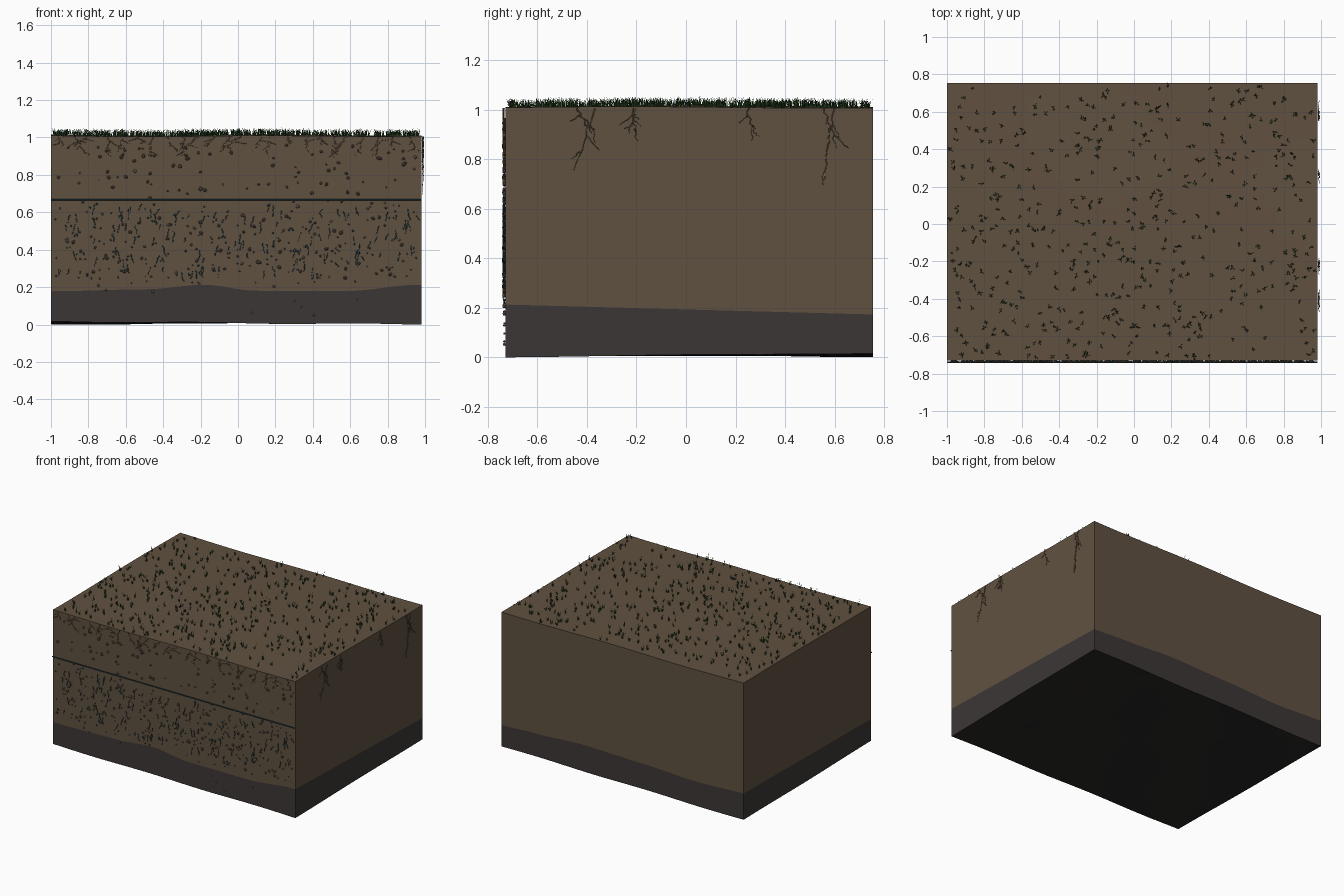
import bpy, bmesh, math, random
from mathutils import Vector, Matrix

random.seed(7)
rnd = random.uniform
if "Cube" in bpy.data.objects:
    bpy.data.objects.remove(bpy.data.objects["Cube"])

X0, X1, Y0, Y1 = -1.0, 0.98, -0.73, 0.755


def material(name, r, g, b):
    m = bpy.data.materials.new(name)
    m.use_nodes = True
    m.diffuse_color = (r, g, b, 1)
    bsdf = next(n for n in m.node_tree.nodes if n.type == 'BSDF_PRINCIPLED')
    bsdf.inputs["Base Color"].default_value = (r, g, b, 1)
    return m


soil = material("soil brown", .118, .083, .052)
rock = material("bedrock grey", .046, .037, .037)
under = material("underside black", .022, .02, .018)
water = material("water teal", .02, .075, .10)
root = material("root tan", .26, .19, .12)
green = material("grass green", .035, .10, .02)
dark_green = material("dark grass green", .015, .045, .015)
stone = material("pebble brown", .10, .075, .055)
grey = material("pebble grey", .17, .15, .13)


def finish(name, bm, mats, smooth=False):
    mesh = bpy.data.meshes.new(name)
    for f in bm.faces:
        f.smooth = smooth
    bm.to_mesh(mesh)
    bm.free()
    for m in mats:
        mesh.materials.append(m)
    ob = bpy.data.objects.new(name, mesh)
    bpy.context.collection.objects.link(ob)
    return ob


# Layer boundaries
def profile(pts, x):
    for (a, za), (b, zb) in zip(pts, pts[1:]):
        if x <= b:
            t = max(0, (x - a) / (b - a))
            return za + (zb - za) * t * t * (3 - 2 * t)
    return pts[-1][1]


FRONT = [(-1, .178), (-.5, .188), (-.18, .213), (.1, .18), (.6, .18), (.95, .212)]
BACK = [(-1, .195), (-.6, .18), (-.2, .195), (.3, .205), (.7, .185), (.98, .172)]


def rock_top(x, y):
    t = (y - Y0) / (Y1 - Y0)
    return profile(FRONT, x) * (1 - t) + profile(BACK, x) * t


def base(x, y):
    return .008 + .008 * x * y / .75 + .003 * math.sin(7 * x) * math.cos(5 * y)


def ground(x, y):
    return 1.01 + .003 * math.sin(5 * x + 1) + .003 * math.cos(4 * y + x)


# Block layers: wavy sheet plus side walls
def layer(name, low, high, sheet, mats, nx=28, ny=20):
    bm = bmesh.new()

    def spot(i, j):
        return X0 + (X1 - X0) * i / nx, Y0 + (Y1 - Y0) * j / ny

    grids = []
    for fn in (low, high):
        grids.append([[bm.verts.new((*spot(i, j), fn(*spot(i, j)))) for j in range(ny + 1)]
                      for i in range(nx + 1)])
    lo, hi = grids
    g = hi if sheet == "top" else lo
    for i in range(nx):
        for j in range(ny):
            quad = [g[i][j], g[i + 1][j], g[i + 1][j + 1], g[i][j + 1]]
            f = bm.faces.new(quad if sheet == "top" else quad[::-1])
            f.material_index = len(mats) - 1
    ring = [(i, 0) for i in range(nx)] + [(nx, j) for j in range(ny)]
    ring += [(i, ny) for i in range(nx, 0, -1)] + [(0, j) for j in range(ny, 0, -1)]
    for (a, b), (c, d) in zip(ring, ring[1:] + ring[:1]):
        bm.faces.new((lo[a][b], lo[c][d], hi[c][d], hi[a][b]))
    bmesh.ops.delete(bm, geom=[v for v in bm.verts if not v.link_faces], context='VERTS')
    finish(name, bm, mats)


layer("soil_block", rock_top, ground, "top", [soil])
layer("bedrock_layer", base, rock_top, "bottom", [rock, under])


# Thin tubes for roots and water
def tubes(name, paths, radius, mat):
    cu = bpy.data.curves.new(name, 'CURVE')
    cu.dimensions = '3D'
    cu.bevel_depth = radius
    cu.bevel_resolution = 0
    cu.use_fill_caps = True
    for path, taper in paths:
        s = cu.splines.new('POLY')
        s.points.add(len(path) - 1)
        for k, (p, co) in enumerate(zip(s.points, path)):
            p.co = (*co, 1)
            p.radius = 1 - taper * k / (len(path) - 1)
    cu.materials.append(mat)
    bpy.context.collection.objects.link(bpy.data.objects.new(name, cu))


def wander(u, z, du, dz, steps, jitter, place):
    pts = []
    for k in range(steps + 1):
        t = k / steps
        pts.append(place(u + du * t + rnd(-jitter, jitter), z + dz * t))
    return pts


def on_front(u, z):
    return Vector((max(X0, min(X1, u)), Y0 - rnd(.004, .01), z))


def on_side(u, z):
    return Vector((X1 + rnd(.004, .013), u, z))


def root_system(u, depth, spread, place):
    main = wander(u, 1.005, spread, -depth, 9, .008, place)
    paths = [(main, .6)]
    for k in (2, 4, 6):
        p = main[k]
        start = p.x if place is on_front else p.y
        paths.append((wander(start, p.z, rnd(-.06, .06), -depth * rnd(.15, .35), 5, .005, place), .6))
    return paths


front_roots = []
for n in range(24):
    front_roots += root_system(X0 + .05 + n * .081 + rnd(-.02, .02), rnd(.04, .12), rnd(-.08, .08), on_front)
tubes("front_roots", front_roots, .0022, root)
side_roots = []
for u, depth, spread in ((-.37, .25, -.08), (-.44, .1, .06), (-.22, .13, .02), (-.2, .1, -.03),
                         (.25, .13, .02), (.6, .31, -.05), (.56, .16, .05)):
    side_roots += root_system(u, depth, spread, on_side)
tubes("side_roots", side_roots, .0025, root)

# Water table line and seeping trickles
yw = Y0 - .01
tubes("water_table_line", [([(X0, yw, .667), (X1, yw, .667)], 0)], .004, water)
trickles = []
for n in range(130):
    trickles.append((wander(rnd(X0 + .02, X1 - .02), rnd(.28, .65), rnd(-.02, .02), -rnd(.02, .06),
                            5, .004, on_front), .3))
tubes("water_trickles", trickles, .0025, water)


# Pebbles and droplets
def blobs(name, count, zlow, zhigh, rlow, rhigh, mat, detail=1):
    bm = bmesh.new()
    for n in range(count):
        r = rnd(rlow, rhigh)
        m = Matrix.Translation((rnd(X0 + .02, X1 - .02), Y0 - .004, rnd(zlow, zhigh)))
        m = m @ Matrix.Rotation(rnd(0, 3), 4, 'Y') @ Matrix.Diagonal((1, .8, rnd(.6, 1), 1))
        bmesh.ops.create_icosphere(bm, subdivisions=detail, radius=r, matrix=m)
    finish(name, bm, [mat])


blobs("brown_pebbles", 170, .23, .96, .006, .013, stone)
blobs("grey_pebbles", 50, .05, .9, .005, .011, grey)
blobs("water_droplets", 160, .22, .65, .004, .007, water)


# Grass tufts of thin tapering blades
def grass(name, tufts, mat):
    bm = bmesh.new()
    for n in range(tufts):
        x, y = rnd(X0 + .015, X1 - .015), rnd(Y0 + .015, Y1 - .015)
        z = ground(x, y) - .002
        for k in range(6):
            a = rnd(0, math.tau)
            out = Vector((math.cos(a), math.sin(a), 0))
            side = Vector((-out.y, out.x, 0)) * .0017
            p = Vector((x, y, z)) + out * rnd(0, .006)
            h = rnd(.015, .042)
            mid = p + out * h * .12 + Vector((0, 0, h * .6))
            tip = p + out * h * rnd(.25, .5) + Vector((0, 0, h))
            v = [bm.verts.new(c) for c in (p - side, p + side, mid + side * .8, mid - side * .8, tip)]
            bm.faces.new(v[:4])
            bm.faces.new((v[3], v[2], v[4]))
    finish(name, bm, [mat])


grass("grass_light", 260, green)
grass("grass_dark", 260, dark_green)
